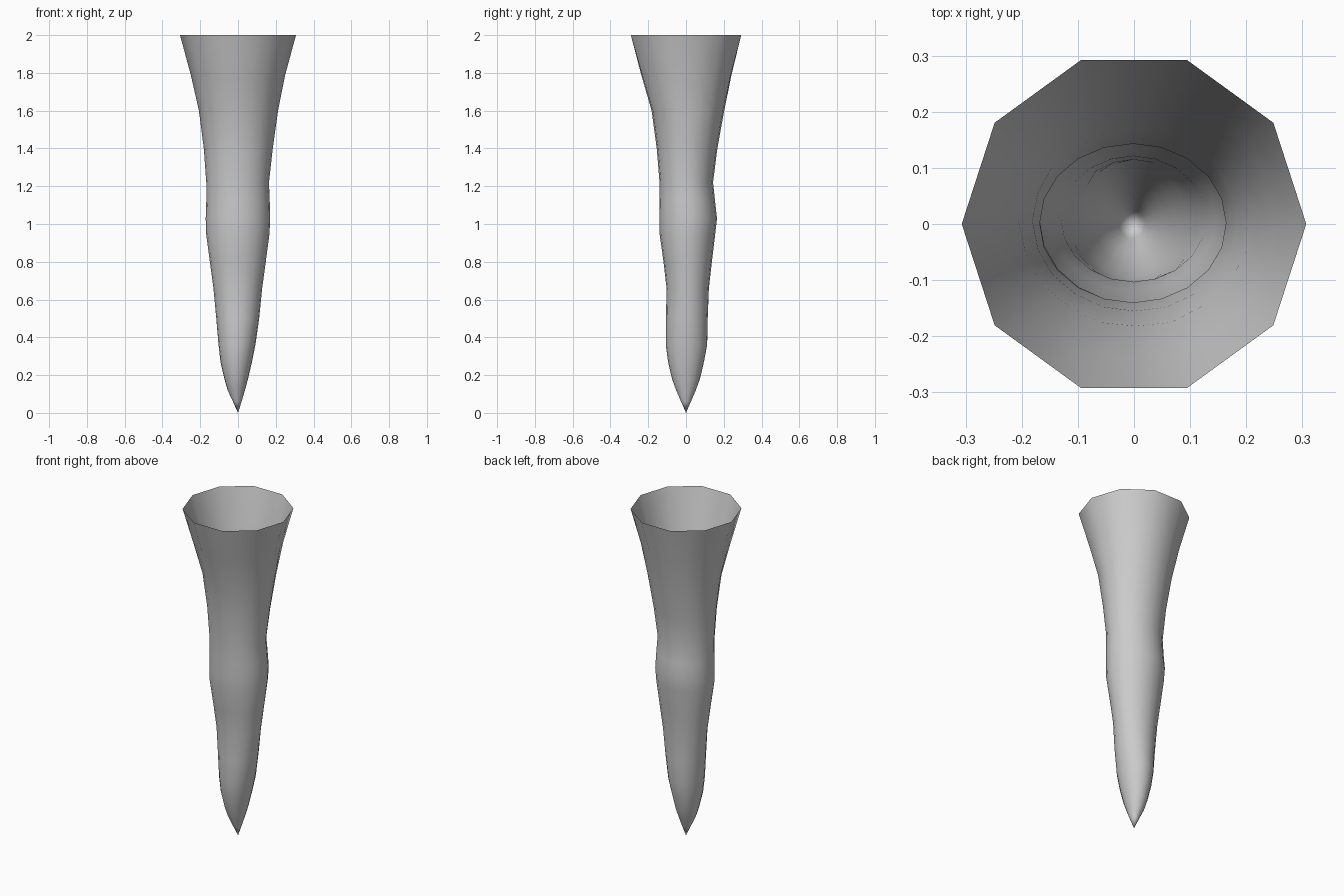
import bpy, bmesh
from math import sin, cos, pi

SIDES = 20
# z, x min, x max, y min, y max, decagon blend
RINGS = [
    (2.00, -0.307, 0.307, -0.307, 0.307, 1.0),
    (1.79, -0.250, 0.250, -0.237, 0.241, 0.6),
    (1.60, -0.207, 0.212, -0.182, 0.202, 0.3),
    (1.40, -0.181, 0.184, -0.155, 0.166, 0.1),
    (1.22, -0.168, 0.164, -0.140, 0.143, 0.0),
    (1.12, -0.168, 0.168, -0.141, 0.154, 0.0),
    (1.03, -0.171, 0.170, -0.141, 0.164, 0.0),
    (0.95, -0.169, 0.167, -0.140, 0.155, 0.0),
    (0.80, -0.149, 0.147, -0.119, 0.137, 0.0),
    (0.66, -0.130, 0.128, -0.103, 0.121, 0.0),
    (0.50, -0.115, 0.112, -0.106, 0.115, 0.0),
    (0.36, -0.103, 0.092, -0.107, 0.112, 0.0),
    (0.27, -0.093, 0.074, -0.095, 0.095, 0.0),
    (0.18, -0.072, 0.053, -0.074, 0.074, 0.0),
    (0.12, -0.055, 0.037, -0.052, 0.052, 0.0),
    (0.06, -0.027, 0.019, -0.026, 0.026, 0.0),
]

# Open-topped tapered shell: decagonal rim flowing into a round shaft
bm = bmesh.new()
loops = []
for z, x0, x1, y0, y1, deca in RINGS:
    loop = []
    for i in range(SIDES):
        a = 2 * pi * i / SIDES
        r = 1 - deca * (1 - cos(pi / 10)) if i % 2 else 1
        x = (x0 + x1) / 2 + r * cos(a) * (x1 - x0) / 2
        y = (y0 + y1) / 2 + r * sin(a) * (y1 - y0) / 2
        # rows with a partial blend keep the measured depth along y
        if 0 < deca < 1:
            y /= 1 - deca * (1 - cos(pi / 10))
        loop.append(bm.verts.new((x, y, z)))
    loops.append(loop)

for up, low in zip(loops, loops[1:]):
    for i in range(SIDES):
        j = (i + 1) % SIDES
        bm.faces.new((up[i], low[i], low[j], up[j]))

# Pointed tip
tip = bm.verts.new((0, 0, 0))
for i in range(SIDES):
    bm.faces.new((loops[-1][i], tip, loops[-1][(i + 1) % SIDES]))

for f in bm.faces:
    f.smooth = True
mesh = bpy.data.meshes.new("hollow_spike")
bm.to_mesh(mesh)
bm.free()
spike = bpy.data.objects.new("hollow_spike", mesh)
bpy.context.collection.objects.link(spike)
